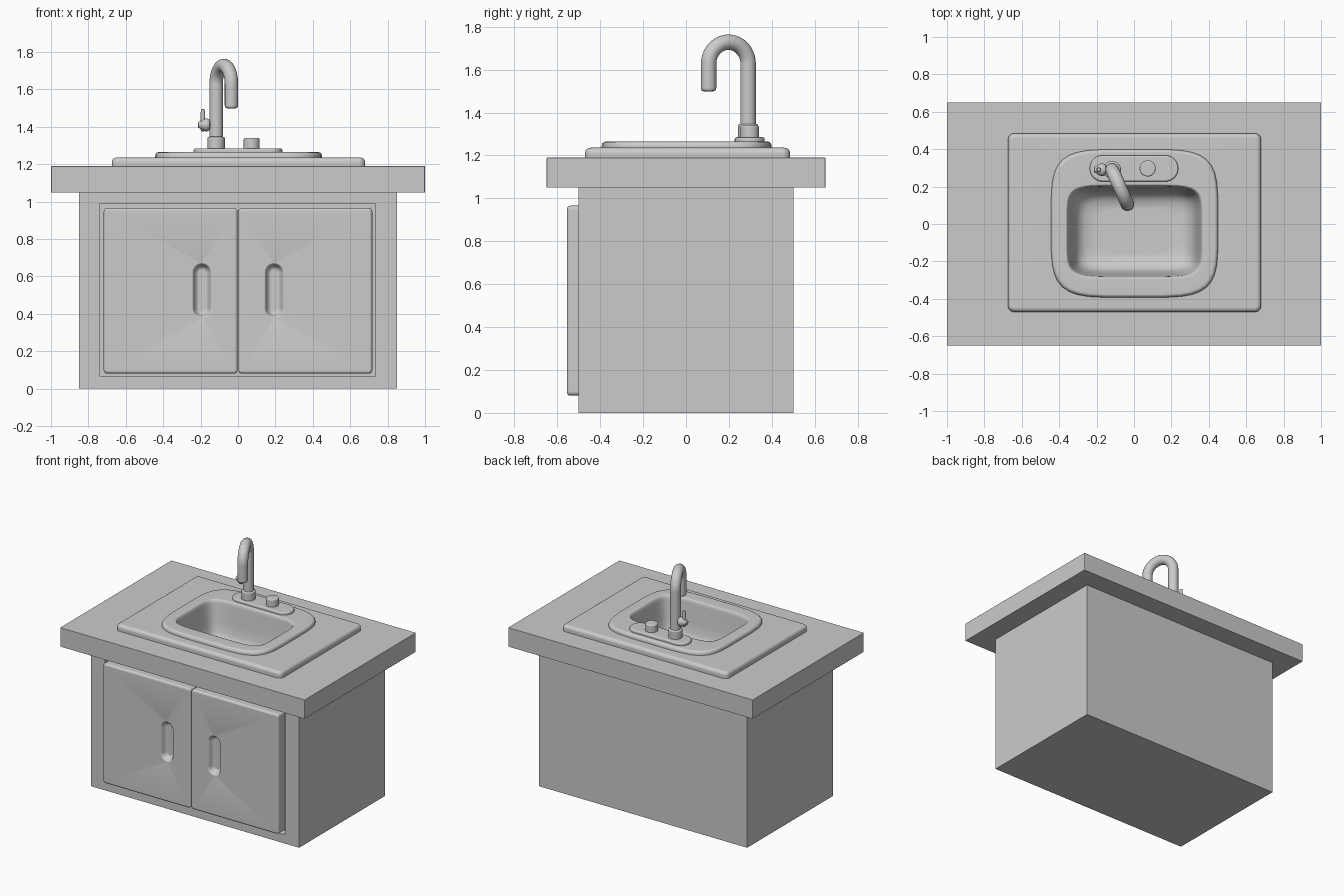
import bpy, bmesh, math
from mathutils import Vector

if "Cube" in bpy.data.objects:
    bpy.data.objects.remove(bpy.data.objects["Cube"])

SEG = 8  # points per quarter of every ring


def rrect(cx, cy, hx, hy, r, z):
    """Rounded rectangle ring (circle or stadium when r equals the half size)."""
    pts = []
    for q, (sx, sy) in enumerate([(1, 1), (-1, 1), (-1, -1), (1, -1)]):
        for i in range(SEG + 1):
            a = (q + i / SEG) * math.pi / 2
            pts.append(Vector((cx + sx * (hx - r) + r * math.cos(a),
                               cy + sy * (hy - r) + r * math.sin(a), z)))
    return pts


def squircle(cx, cy, hx, hy, n, z):
    """Soft-cornered ring with slightly bulging sides."""
    count = 4 * (SEG + 1)
    pts = []
    for i in range(count):
        a = (i + 0.5) / count * math.tau
        c, s = math.cos(a), math.sin(a)
        pts.append(Vector((cx + hx * math.copysign(abs(c) ** (2 / n), c),
                           cy + hy * math.copysign(abs(s) ** (2 / n), s), z)))
    return pts


def pad(cx, cy, hx, hy, r, z0, z1, b):
    """Rings of an upright slab whose top edge is rounded by b."""
    rings = [rrect(cx, cy, hx, hy, r, z0)]
    for i in range(5):
        a = i / 4 * math.pi / 2
        d = b * (1 - math.cos(a))
        rings.append(rrect(cx, cy, hx - d, hy - d, max(r - d, 0.003), z1 - b + b * math.sin(a)))
    return rings


def finish(name, bm):
    bmesh.ops.recalc_face_normals(bm, faces=bm.faces)
    me = bpy.data.meshes.new(name)
    bm.to_mesh(me)
    bm.free()
    me.shade_smooth()
    me.set_sharp_from_angle(angle=math.radians(40))
    ob = bpy.data.objects.new(name, me)
    bpy.context.collection.objects.link(ob)
    ob.modifiers.new("normals", 'WEIGHTED_NORMAL').keep_sharp = True
    return ob


def loft(name, rings, cap_start=True, cap_end=True, loop=False):
    bm = bmesh.new()
    vs = [[bm.verts.new(p) for p in ring] for ring in rings]
    pairs = list(zip(vs, vs[1:])) + ([(vs[-1], vs[0])] if loop else [])
    for a, b in pairs:
        for i in range(len(a)):
            j = (i + 1) % len(a)
            bm.faces.new((a[i], a[j], b[j], b[i]))
    if cap_start and not loop:
        bm.faces.new(vs[0])
    if cap_end and not loop:
        bm.faces.new(vs[-1])
    return finish(name, bm)


# Cabinet: open-topped box with a recessed front
bm = bmesh.new()
X, Y, H = 0.85, 0.5, 1.05
base = [bm.verts.new((x, y, 0)) for x, y in [(-X, -Y), (X, -Y), (X, Y), (-X, Y)]]
top = [bm.verts.new((v.co.x, v.co.y, H)) for v in base]
bm.faces.new(base)
for i in (1, 2, 3):
    j = (i + 1) % 4
    bm.faces.new((base[i], base[j], top[j], top[i]))
frames = [[base[0], base[1], top[1], top[0]]]
for y in (-Y, -0.45):
    frames.append([bm.verts.new((x, y, z)) for x, z in
                   [(-0.737, 0.065), (0.733, 0.065), (0.733, 0.99), (-0.737, 0.99)]])
for a, b in zip(frames, frames[1:]):
    for i in range(4):
        j = (i + 1) % 4
        bm.faces.new((a[i], a[j], b[j], b[i]))
bm.faces.new(frames[-1])
finish("cabinet", bm)

# Doors with scooped finger grips, built flat and stood up
for side, label in ((-1, "left"), (1, "right")):
    cx, gx = side * 0.36, side * 0.193
    rings = pad(cx, 0.523, 0.358, 0.443, 0.02, 0.45, 0.555, 0.016)
    for inset, z in ((0, 0.555), (0.004, 0.553), (0.009, 0.546), (0.013, 0.535),
                     (0.018, 0.525), (0.027, 0.517), (0.037, 0.514)):
        w = 0.052 - inset
        rings.append(rrect(gx, 0.525, w, 0.148 - inset, w, z))
    loft(label + "_door", rings).rotation_euler.x = math.pi / 2

# Countertop with a hole for the bowl
hole = (0, 0, 0.5, 0.4, 0.1)
loft("countertop", [rrect(*hole, 1.05), rrect(0, 0, 1, 0.65, 0.004, 1.05)]
     + pad(0, 0, 1, 0.65, 0.004, 1.052, 1.19, 0.003) + [rrect(*hole, 1.19)], loop=True)

# Sink plate lying on the countertop
inner = (0.003, 0, 0.405, 0.35, 0.14)
loft("sink_plate", pad(0.003, 0.007, 0.677, 0.478, 0.035, 1.185, 1.236, 0.025)
     + [rrect(*inner, 1.236), rrect(*inner, 1.185)], loop=True)

# Raised rim flowing down into the bowl
rings = [squircle(0.003, 0.003, 0.447 - d, 0.397 - d, 4.6, z) for d, z in
         ((0, 1.23), (0, 1.245), (0.003, 1.255), (0.009, 1.262), (0.018, 1.265))]
rings += [squircle(0.003, -0.04, hx, hy, n, z) for hx, hy, n, z in
          ((0.368, 0.254, 6, 1.265), (0.362, 0.248, 6, 1.262), (0.357, 0.243, 6, 1.252),
           (0.353, 0.24, 6, 1.235), (0.335, 0.228, 6, 1.11), (0.32, 0.217, 6, 1.04),
           (0.30, 0.2, 5.5, 1.0), (0.265, 0.17, 5, 0.975), (0.2, 0.12, 4, 0.962))]
loft("sink_bowl", rings, cap_start=False)

# Faucet deck, knob, collar
FX, FY = -0.117, 0.29
loft("faucet_deck", pad(0, 0.297, 0.237, 0.07, 0.07, 1.26, 1.285, 0.01))
loft("faucet_knob", pad(0.073, 0.297, 0.043, 0.043, 0.043, 1.28, 1.34, 0.008))
loft("faucet_collar", pad(FX, FY, 0.047, 0.047, 0.047, 1.28, 1.347, 0.01))

# Gooseneck spout swept along an arch turned to the right
u = Vector((0.083, -0.187, 0)).normalized()
side_axis, up = u.cross(Vector((0, 0, 1))), Vector((0, 0, 1))
R, ZC = 0.101, 1.627
path = [(0, 1.33, 0, 0.036), (0, 1.5, 0, 0.036)]
for i in range(21):
    a = i / 20 * math.pi
    path.append((R - R * math.cos(a), ZC + R * math.sin(a), a, 0.036))
path += [(2 * R, z, math.pi, r) for z, r in
         ((1.515, 0.036), (1.506, 0.034), (1.501, 0.030), (1.499, 0.022))]
rings = []
for d, z, a, r in path:
    centre = Vector((FX, FY, z)) + u * d
    normal = u * math.cos(a) - up * math.sin(a)
    rings.append([centre + r * (normal * math.cos(t) + side_axis * math.sin(t))
                  for t in (k / 24 * math.tau for k in range(24))])
loft("faucet_spout", rings)

# Side valve with a small upright lever
stub = loft("valve_stub", [rrect(0, 0, r, r, r, z) for r, z in
            ((0.018, 0), (0.018, 0.03), (0.028, 0.034), (0.034, 0.046),
             (0.034, 0.056), (0.028, 0.07), (0.02, 0.08), (0.016, 0.092), (0.008, 0.096))])
stub.location = (FX - 0.002, FY, 1.41)
stub.rotation_euler.y = -math.pi / 2
loft("valve_lever", [rrect(-0.188, FY, r, r, r, z) for r, z in
     ((0.006, 1.376), (0.011, 1.381), (0.013, 1.41), (0.011, 1.485), (0.009, 1.492), (0.004, 1.495))])
